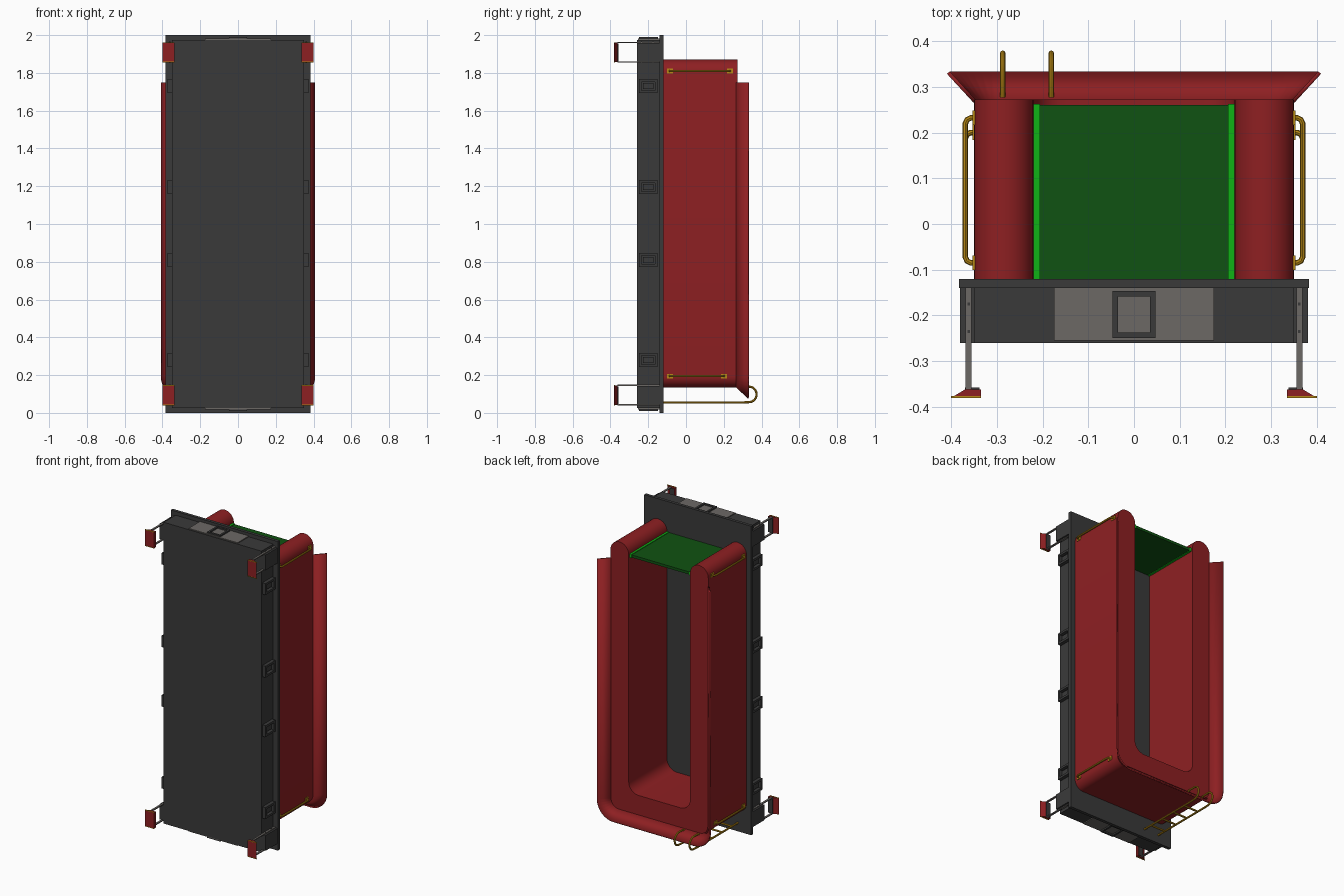
import bpy, bmesh
from math import sin, cos, radians

if "Cube" in bpy.data.objects:
    bpy.data.objects.remove(bpy.data.objects["Cube"])


def material(name, rgb):
    m = bpy.data.materials.new(name)
    m.diffuse_color = (*rgb, 1)
    m.use_nodes = True
    m.node_tree.nodes["Principled BSDF"].inputs["Base Color"].default_value = m.diffuse_color
    return m


RED = material("red", (0.27, 0.014, 0.016))
DARK = material("dark_grey", (0.042, 0.042, 0.042))
STEEL = material("steel", (0.15, 0.14, 0.13))
GOLD = material("gold", (0.48, 0.25, 0.008))
GREEN = material("green", (0.005, 0.085, 0.006))
LIME = material("bright_green", (0.005, 0.45, 0.008))


def finish(name, bm, mat, smooth=False):
    bmesh.ops.recalc_face_normals(bm, faces=bm.faces)
    me = bpy.data.meshes.new(name)
    bm.to_mesh(me)
    bm.free()
    ob = bpy.data.objects.new(name, me)
    bpy.context.collection.objects.link(ob)
    me.materials.append(mat)
    if smooth:
        smooth_object(ob)
    return ob


def smooth_object(ob):
    bpy.ops.object.select_all(action='DESELECT')
    ob.select_set(True)
    bpy.context.view_layer.objects.active = ob
    bpy.ops.object.shade_smooth_by_angle(angle=radians(35))


def boxes(name, items, mat):
    """One object made of boxes given as (x0, x1, y0, y1, z0, z1)."""
    bm = bmesh.new()
    for b in items:
        vs = bmesh.ops.create_cube(bm, size=1)["verts"]
        for v in vs:
            for i in range(3):
                v.co[i] = (b[2 * i] + b[2 * i + 1]) / 2 + v.co[i] * abs(b[2 * i + 1] - b[2 * i])
    return finish(name, bm, mat)


def ring(u0, u1, v0, v1, t):
    """Four strips (u0, u1, v0, v1) forming a rectangular frame."""
    return [(u0, u1, v0, v0 + t), (u0, u1, v1 - t, v1),
            (u0, u0 + t, v0 + t, v1 - t), (u1 - t, u1, v0 + t, v1 - t)]


def arc(cx, cz, r, a0, a1, n):
    return [(cx + r * cos(radians(a0 + (a1 - a0) * i / n)),
             cz + r * sin(radians(a0 + (a1 - a0) * i / n))) for i in range(n + 1)]


def prism(name, pts, axis, lo, hi, mat, smooth=False):
    """Extrude a 2D outline along y (outline in xz) or z (outline in xy)."""
    bm = bmesh.new()
    vs = [bm.verts.new((a, lo, b) if axis == 'y' else (a, b, lo)) for a, b in pts]
    f = bm.faces.new(vs)
    new = bmesh.ops.extrude_face_region(bm, geom=[f])["geom"]
    d = hi - lo
    bmesh.ops.translate(bm, vec=(0, d, 0) if axis == 'y' else (0, 0, d),
                        verts=[g for g in new if isinstance(g, bmesh.types.BMVert)])
    return finish(name, bm, mat, smooth)


def tube(name, paths, r, mat):
    cu = bpy.data.curves.new(name, 'CURVE')
    cu.dimensions = '3D'
    cu.bevel_depth = r
    cu.bevel_resolution = 2
    cu.use_fill_caps = True
    for pts in paths:
        sp = cu.splines.new('POLY')
        sp.points.add(len(pts) - 1)
        for p, c in zip(sp.points, pts):
            p.co = (*c, 1)
    cu.materials.append(mat)
    ob = bpy.data.objects.new(name, cu)
    bpy.context.collection.objects.link(ob)
    bpy.ops.object.select_all(action='DESELECT')
    ob.select_set(True)
    bpy.context.view_layer.objects.active = ob
    bpy.ops.object.convert(target='MESH')
    smooth_object(bpy.context.view_layer.objects.active)


# Chassis slab with its mounting flange
boxes("chassis_body", [(-.35, .35, -.26, -.14, .025, 1.975)], DARK)
boxes("chassis_flange", [(-.383, .383, -.14, -.12, 0, 2)], DARK)

# End plates with a square socket, top and bottom
for end, zf in (("top", lambda z: z), ("bottom", lambda z: 2 - z)):
    boxes(end + "_end_plate", [(-.175, .175, -.255, -.14, zf(1.97), zf(1.981))], STEEL)
    boxes(end + "_socket_frame",
          [(*s, zf(1.975), zf(1.99)) for s in ring(-.047, .047, -.249, -.147, .012)], DARK)

# Recessed grips along both sides
for side, s in (("right", 1), ("left", -1)):
    for i, z in enumerate((.28, .81, 1.195, 1.73)):
        parts = [(s * .348, s * .372, *r) for r in ring(-.25, -.15, z - .037, z + .037, .014)]
        parts.append((s * .348, s * .36, -.228, -.172, z - .016, z + .016))
        boxes(f"{side}_grip_{i + 1}", parts, DARK)

    # Corner brackets, straps and feet
    for end, z0 in (("lower", .04), ("upper", 1.855)):
        z1 = z0 + .105
        n = f"{side}_{end}"
        boxes(n + "_corner_block", [(s * .348, s * .38, -.26, -.14, z0 + .004, z1 - .002)], DARK)
        boxes(n + "_straps", [(s * .355, s * .368, -.362, -.14, z, z + .006)
                              for z in (z0, z1 - .002)], STEEL)
        boxes(n + "_strap_bolts", [(s * .3585, s * .3645, y - .003, y + .003, z0 - .002, z1 + .006)
                                   for y in (-.235, -.175)], DARK)
        prism(n + "_foot", [(s * .335, -.38), (s * .40, -.38), (s * .37, -.362), (s * .335, -.362)],
              'z', z0 + .002, z1, RED)
        boxes(n + "_foot_backing", [(s * .338, s * .37, -.363, -.358, z0 + .006, z1 - .004)], DARK)
        boxes(n + "_foot_trim", [(s * .335, s * .40, -.381, -.376, z, z + .004)
                                 for z in (z0, z1 - .002)], GOLD)

    # Side grab rails
    for end, z, y0, y1 in (("lower", .195, -.085, .20), ("upper", 1.81, -.09, .232)):
        y0 = -.085
        path = [(.345, y0), (.357, y0), (.365, y0 + .004), (.369, y0 + .013),
                (.369, y1 - .013), (.365, y1 - .004), (.357, y1), (.345, y1)]
        tube(f"{side}_{end}_rail", [[(s * x, y, z) for x, y in path]], .0062, GOLD)
        boxes(f"{side}_{end}_rail_mounts", [(s * .346, s * .353, y - .016, y + .016, z - .012, z + .012)
                                            for y in (y0, y1)], GOLD)

# U-shaped tub with rounded arm tops
half = (arc(.29, .195, .06, -90, 0, 8) + arc(.285, 1.805, .065, 0, 180, 16)
        + arc(.15, .335, .07, 0, -90, 8))
outline = half + [(-x, z) for x, z in reversed(half)]
prism("tub", outline, 'y', -.12, .272, RED, True)

# Flared lip around the tub's open face
bm = bmesh.new()
rows = []
for r, y in ((.058, .268), (.116, .331)):
    h = arc(.29, .195, r, -90, 0, 8) + [(.29 + r, 1.75)]
    pts = [(-x, z) for x, z in reversed(h)] + h
    rows.append([bm.verts.new((x, y, z)) for x, z in pts])
for i in range(len(rows[0]) - 1):
    bm.faces.new((rows[0][i], rows[0][i + 1], rows[1][i + 1], rows[1][i]))
lip = finish("flared_lip", bm, RED, True)
mod = lip.modifiers.new("thickness", 'SOLIDIFY')
mod.thickness = .008
mod.offset = 0

# Green shelf between the arms, with bright edge strips
boxes("shelf", [(-.21, .21, -.12, .26, 1.785, 1.802)], GREEN)
boxes("shelf_edges", [(s * .206, s * .221, -.12, .262, 1.782, 1.806) for s in (-1, 1)], LIME)

# Hooked step ladder under the tub
hook = ([(-.12, .055), (.30, .055)] + arc(.333, .098, .041, -85, 100, 12)
        + [(.30, .139), (.278, .134)])
rails = [[(x, y, z) for y, z in hook] for x in (-.287, -.181)]
rungs = [[(-.287, y, .055), (-.181, y, .055)] for y in (-.06, .04, .14, .24)]
tube("step_ladder", rails + rungs, .006, GOLD)
